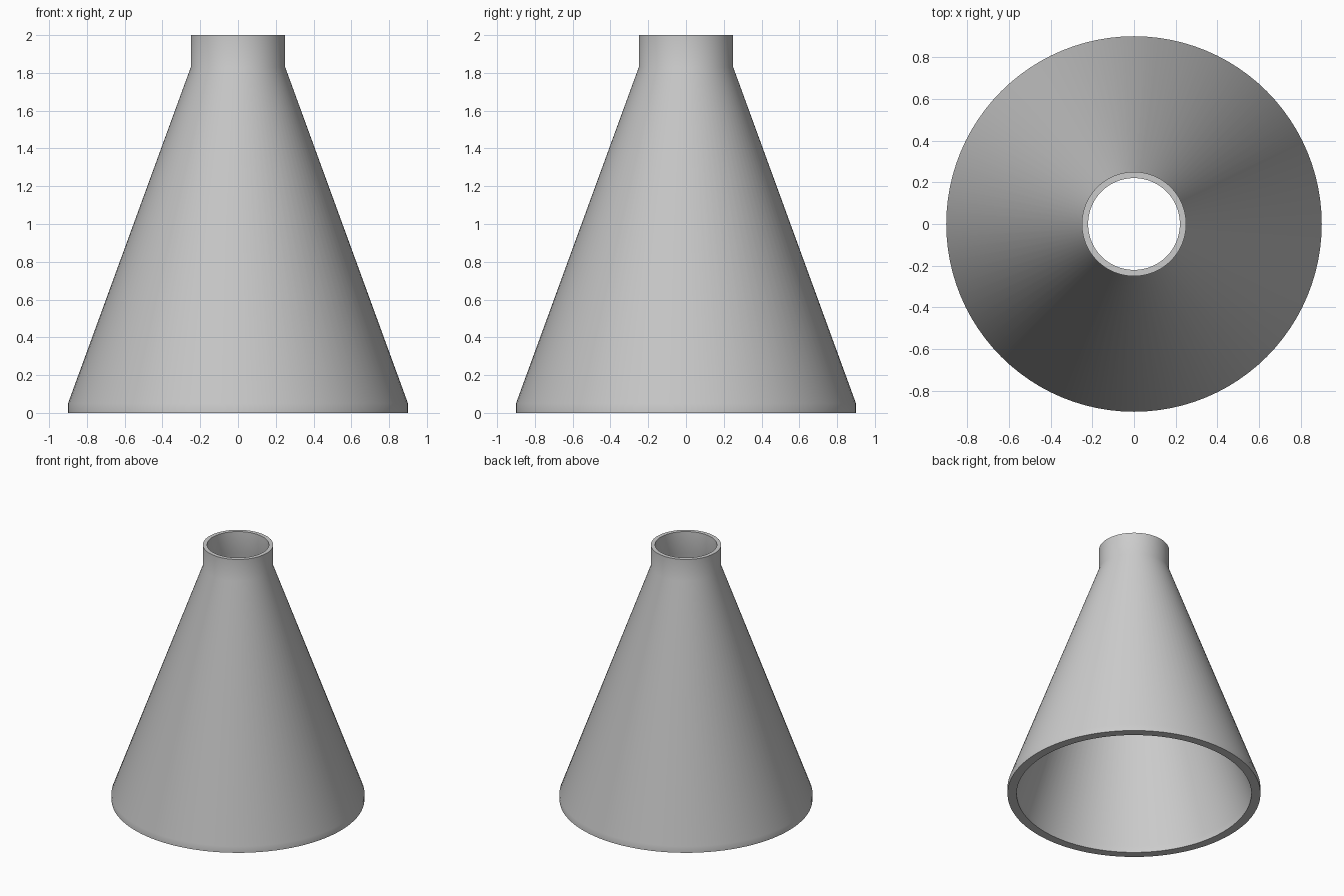
import bpy
import bmesh
import math
from mathutils import Matrix, Vector

cube = bpy.data.objects.get("Cube")
if cube:
    bpy.data.objects.remove(cube, do_unlink=True)

# Plain grey material
grey = bpy.data.materials.new("plain_grey")
grey.use_nodes = True
colour = (0.6, 0.6, 0.6, 1.0)
grey.diffuse_color = colour
grey.node_tree.nodes["Principled BSDF"].inputs["Base Color"].default_value = colour

# Wall cross-section as (radius, height): up the outside, down the inside
PROFILE = [
    (0.90, 0.0), (0.90, 0.05), (0.25, 1.83), (0.25, 2.0),
    (0.22, 2.0), (0.22, 1.83), (0.835, 0.05), (0.835, 0.0),
]
SEGMENTS = 96

# Hollow cone with a straight neck and a short foot, turned about z
bm = bmesh.new()
rings = []
for i in range(SEGMENTS):
    turn = Matrix.Rotation(math.tau * i / SEGMENTS, 3, "Z")
    rings.append([bm.verts.new(turn @ Vector((r, 0, z))) for r, z in PROFILE])
for i, ring in enumerate(rings):
    after = rings[(i + 1) % SEGMENTS]
    for j in range(len(PROFILE)):
        k = (j + 1) % len(PROFILE)
        bm.faces.new((ring[j], after[j], after[k], ring[k]))
bmesh.ops.recalc_face_normals(bm, faces=bm.faces)

mesh = bpy.data.meshes.new("hollow_cone")
bm.to_mesh(mesh)
bm.free()
mesh.materials.append(grey)
cone = bpy.data.objects.new("hollow_cone", mesh)
bpy.context.collection.objects.link(cone)

# Smooth sides with crisp rims
bpy.ops.object.select_all(action="DESELECT")
cone.select_set(True)
bpy.context.view_layer.objects.active = cone
bpy.ops.object.shade_smooth_by_angle(angle=math.radians(30))
